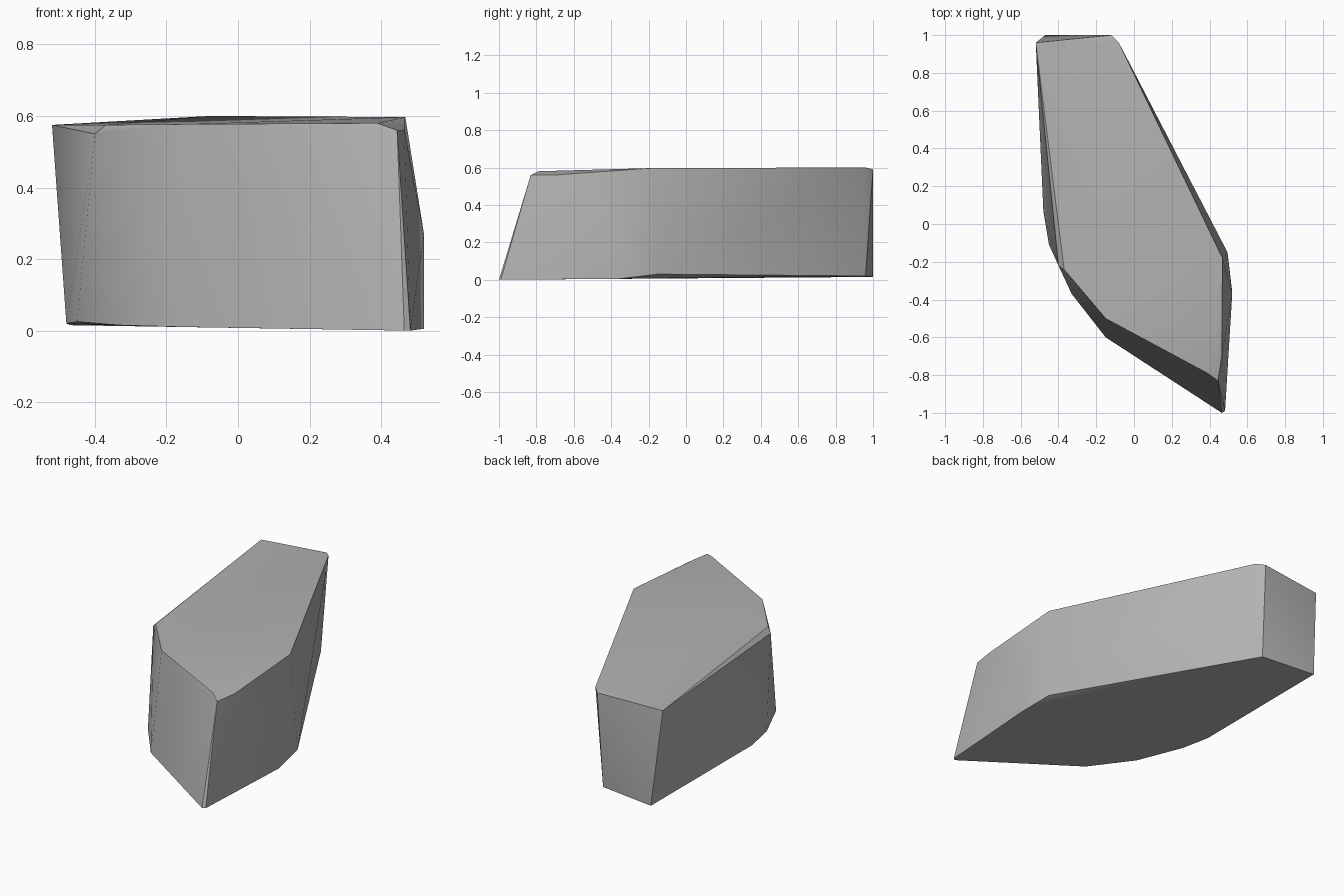
import bpy
import bmesh
import math

cube = bpy.data.objects.get("Cube")
if cube:
    bpy.data.objects.remove(cube, do_unlink=True)

# Stone colour
stone = bpy.data.materials.new("stone grey")
stone.use_nodes = True
grey = (0.45, 0.45, 0.45, 1)
stone.diffuse_color = grey
stone.node_tree.nodes["Principled BSDF"].inputs["Base Color"].default_value = grey

# Rim of the flat top, anticlockwise from the back
top_rim = [
    (-0.12, 1.0, 0.59), (-0.52, 0.96, 0.575), (-0.40, -0.22, 0.55),
    (-0.37, -0.24, 0.575), (-0.15, -0.50, 0.577), (0.39, -0.79, 0.58),
    (0.445, -0.83, 0.56), (0.465, -0.70, 0.56), (0.468, -0.18, 0.597),
    (-0.08, 0.96, 0.6),
]
# Rim of the underside
bottom_rim = [
    (-0.13, 0.96, 0.02), (-0.47, 1.0, 0.015), (-0.48, 0.07, 0.02),
    (-0.45, -0.11, 0.025), (-0.33, -0.37, 0.015), (-0.15, -0.60, 0.01),
    (0.465, -1.0, 0), (0.482, -0.99, 0), (0.52, -0.36, 0.005),
    (0.495, -0.15, 0.03),
]
# Bulge on the side
side_corner = [(0.52, -0.37, 0.27)]

# Rock body as the hull of its corners
bm = bmesh.new()
for corner in top_rim + bottom_rim + side_corner:
    bm.verts.new(corner)
hull = bmesh.ops.convex_hull(bm, input=bm.verts[:])
loose = [v for v in bm.verts if not v.link_faces]
bmesh.ops.delete(bm, geom=loose, context="VERTS")
bmesh.ops.recalc_face_normals(bm, faces=bm.faces[:])
mesh = bpy.data.meshes.new("rock")
bm.to_mesh(mesh)
bm.free()
mesh.materials.append(stone)
rock = bpy.data.objects.new("rock", mesh)
bpy.context.collection.objects.link(rock)

# Soft faces with crisp rims
bpy.ops.object.select_all(action="DESELECT")
rock.select_set(True)
bpy.context.view_layer.objects.active = rock
bpy.ops.object.shade_smooth_by_angle(angle=math.radians(30))
